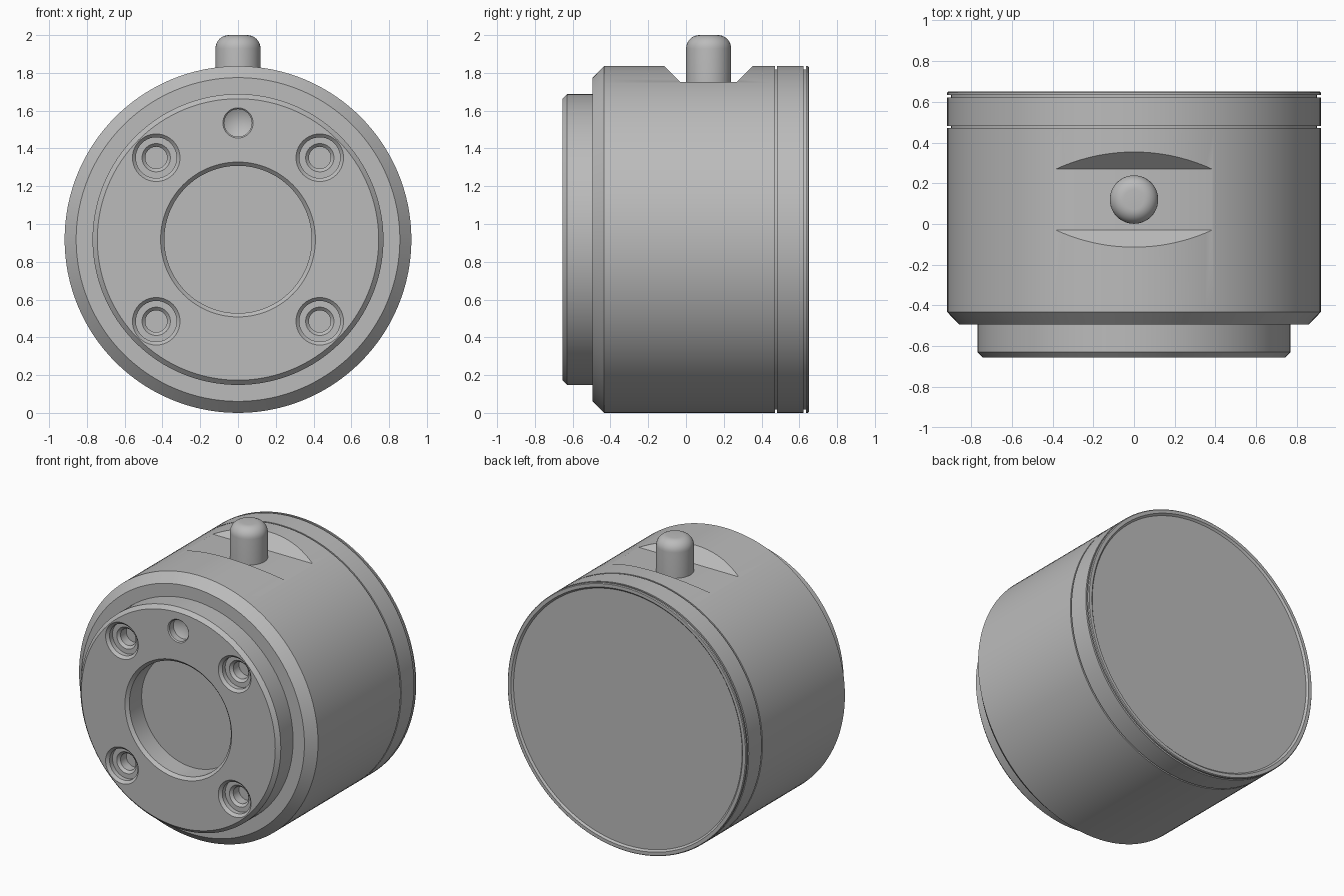
import bpy, bmesh, math
from mathutils import Matrix, Vector

cube = bpy.data.objects.get("Cube")
if cube:
    bpy.data.objects.remove(cube, do_unlink=True)

AXIS_Z = 0.918   # height of the housing axis
R = 0.918        # housing radius
FRONT = -0.655   # front face position

metal = bpy.data.materials.new("grey metal")
metal.use_nodes = True
GREY = (0.5, 0.5, 0.5, 1)
metal.diffuse_color = GREY
metal.node_tree.nodes["Principled BSDF"].inputs["Base Color"].default_value = GREY


def add_object(name, bm):
    bmesh.ops.recalc_face_normals(bm, faces=bm.faces)
    mesh = bpy.data.meshes.new(name)
    bm.to_mesh(mesh)
    bm.free()
    mesh.materials.append(metal)
    obj = bpy.data.objects.new(name, mesh)
    bpy.context.collection.objects.link(obj)
    return obj


def lathe(name, profile, centre, along_y, steps):
    """Turn (radius, distance) points, starting and ending on the axis."""
    bm = bmesh.new()
    verts = [bm.verts.new((r, 0, t)) for r, t in profile]
    edges = [bm.edges.new(pair) for pair in zip(verts, verts[1:])]
    bmesh.ops.spin(bm, geom=verts + edges, cent=(0, 0, 0), axis=(0, 0, 1),
                   angle=math.tau, steps=steps)
    bmesh.ops.remove_doubles(bm, verts=bm.verts, dist=1e-4)
    turn = Matrix.Rotation(-math.pi / 2, 4, 'X') if along_y else Matrix()
    bm.transform(Matrix.Translation(centre) @ turn)
    return add_object(name, bm)


def smooth(obj):
    bpy.ops.object.select_all(action='DESELECT')
    obj.select_set(True)
    bpy.context.view_layer.objects.active = obj
    bpy.ops.object.shade_smooth_by_angle(angle=math.radians(25))


def cut(obj, cutter):
    cutter.hide_render = True
    mod = obj.modifiers.new("cut", 'BOOLEAN')
    mod.operation, mod.solver, mod.object = 'DIFFERENCE', 'EXACT', cutter
    bpy.context.view_layer.objects.active = obj
    bpy.ops.object.modifier_apply(modifier=mod.name)
    bpy.data.objects.remove(cutter, do_unlink=True)


# Housing: central bore, front boss, chamfers, two rear grooves, shallow back recess
housing = lathe("housing", [
    (0, -0.50), (0.39, -0.50), (0.39, -0.635), (0.41, FRONT),
    (0.745, FRONT), (0.77, -0.63), (0.77, -0.495),
    (0.857, -0.495), (R, -0.433), (R, 0.471), (0.9, 0.471), (0.9, 0.481),
    (R, 0.481), (R, 0.622), (0.9, 0.622), (0.9, 0.634), (R, 0.634),
    (R, 0.645), (0.913, 0.65), (0.89, 0.65), (0.878, 0.638), (0, 0.638),
], (0, 0, AXIS_Z), True, 128)

# Four counterbored bolt holes
for sx in (-1, 1):
    for sz in (-1, 1):
        cut(housing, lathe("bolt_hole_cutter", [
            (0, -0.05), (0.126, -0.05), (0.126, 0), (0.108, 0.018),
            (0.108, 0.05), (0.075, 0.05), (0.058, 0.067), (0.058, 0.13), (0, 0.13),
        ], (sx * 0.433, FRONT, AXIS_Z + sz * 0.433), True, 40))

# Conical locating hole above the bore
cut(housing, lathe("locating_hole_cutter", [
    (0, -0.05), (0.08, -0.05), (0.08, 0), (0.073, 0.007), (0.073, 0.05), (0, 0.09),
], (0, FRONT, 1.535), True, 40))

# Flat with sloped ends milled across the top
bm = bmesh.new()
section = [(-0.03, 1.752), (0.27, 1.752), (0.47, 1.952), (-0.23, 1.952)]
face = bm.faces.new([bm.verts.new((-0.6, y, z)) for y, z in section])
side = bmesh.ops.extrude_face_region(bm, geom=[face])
bmesh.ops.translate(bm, vec=Vector((1.2, 0, 0)),
                    verts=[v for v in side["geom"] if isinstance(v, bmesh.types.BMVert)])
cut(housing, add_object("flat_cutter", bm))
smooth(housing)

# Round-topped pin standing on the flat
PIN_R, FILLET = 0.119, 0.07
dome = [(PIN_R - FILLET + FILLET * math.cos(a), 2 - FILLET + FILLET * math.sin(a))
        for a in (math.pi / 2 * i / 8 for i in range(9))]
pin = lathe("pin", [(0, 1.7), (PIN_R, 1.7)] + dome + [(0, 2)], (0, 0.12, 0), False, 48)
smooth(pin)
